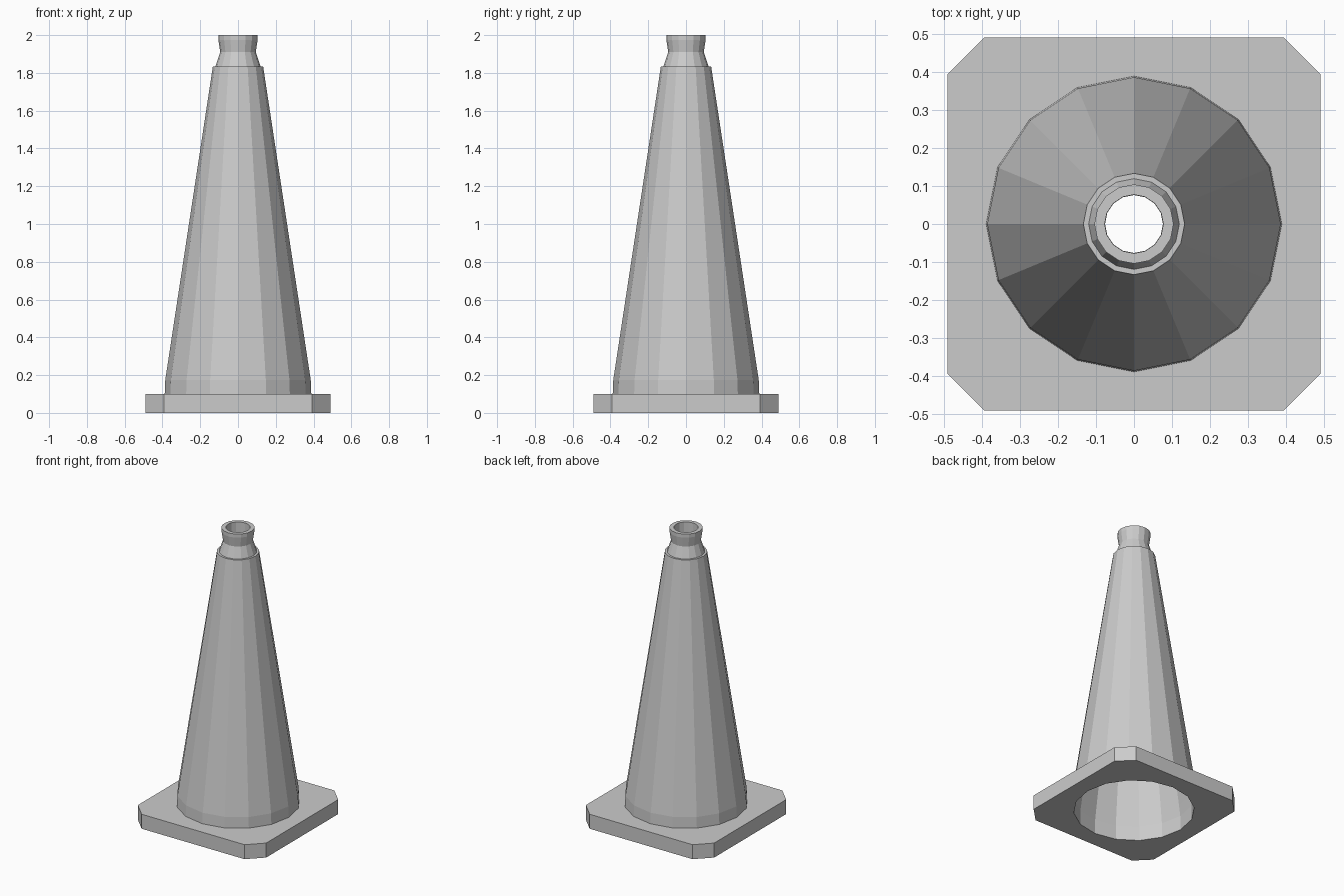
import bpy, bmesh
from math import cos, sin, tau

if "Cube" in bpy.data.objects:
    bpy.data.objects.remove(bpy.data.objects["Cube"])

SIDES = 16


def finish(bm, name):
    bmesh.ops.recalc_face_normals(bm, faces=bm.faces)
    mesh = bpy.data.meshes.new(name)
    bm.to_mesh(mesh)
    bm.free()
    obj = bpy.data.objects.new(name, mesh)
    bpy.context.collection.objects.link(obj)
    return obj


def ring(bm, r, z):
    return [bm.verts.new((r * cos(tau * i / SIDES), r * sin(tau * i / SIDES), z))
            for i in range(SIDES)]


def lathe(name, profile):
    """Revolve a closed (radius, height) profile into a flat-sided shell."""
    bm = bmesh.new()
    rings = [ring(bm, r, z) for r, z in profile]
    for a, b in zip(rings, rings[1:] + rings[:1]):
        for i in range(SIDES):
            j = (i + 1) % SIDES
            bm.faces.new((a[i], a[j], b[j], b[i]))
    return finish(bm, name)


def loop_edges(bm, verts):
    return [bm.edges.new((v, verts[(i + 1) % len(verts)])) for i, v in enumerate(verts)]


# Base plate: square with cut corners and a round opening
bm = bmesh.new()
w, c = 0.49, 0.393
corners = [(w, -c), (w, c), (c, w), (-c, w), (-w, c), (-w, -c), (-c, -w), (c, -w)]
edges = loop_edges(bm, [bm.verts.new((x, y, 0)) for x, y in corners])
edges += loop_edges(bm, ring(bm, 0.378, 0))
bmesh.ops.triangle_fill(bm, use_beauty=True, edges=edges, normal=(0, 0, 1))
ext = bmesh.ops.extrude_face_region(bm, geom=bm.faces[:], use_keep_orig=True)
top = [g for g in ext["geom"] if isinstance(g, bmesh.types.BMVert)]
bmesh.ops.translate(bm, verts=top, vec=(0, 0, 0.1))
finish(bm, "base_plate")

# Hollow cone with its step and flared neck: outside going up, inside going down
lathe("cone_body", [
    (0.388, 0.1), (0.385, 0.175), (0.133, 1.835), (0.119, 1.835),
    (0.094, 1.91), (0.104, 1.975), (0.104, 2.0),
    (0.077, 2.0), (0.076, 1.91), (0.112, 1.82), (0.368, 0.17), (0.378, 0.1),
])
